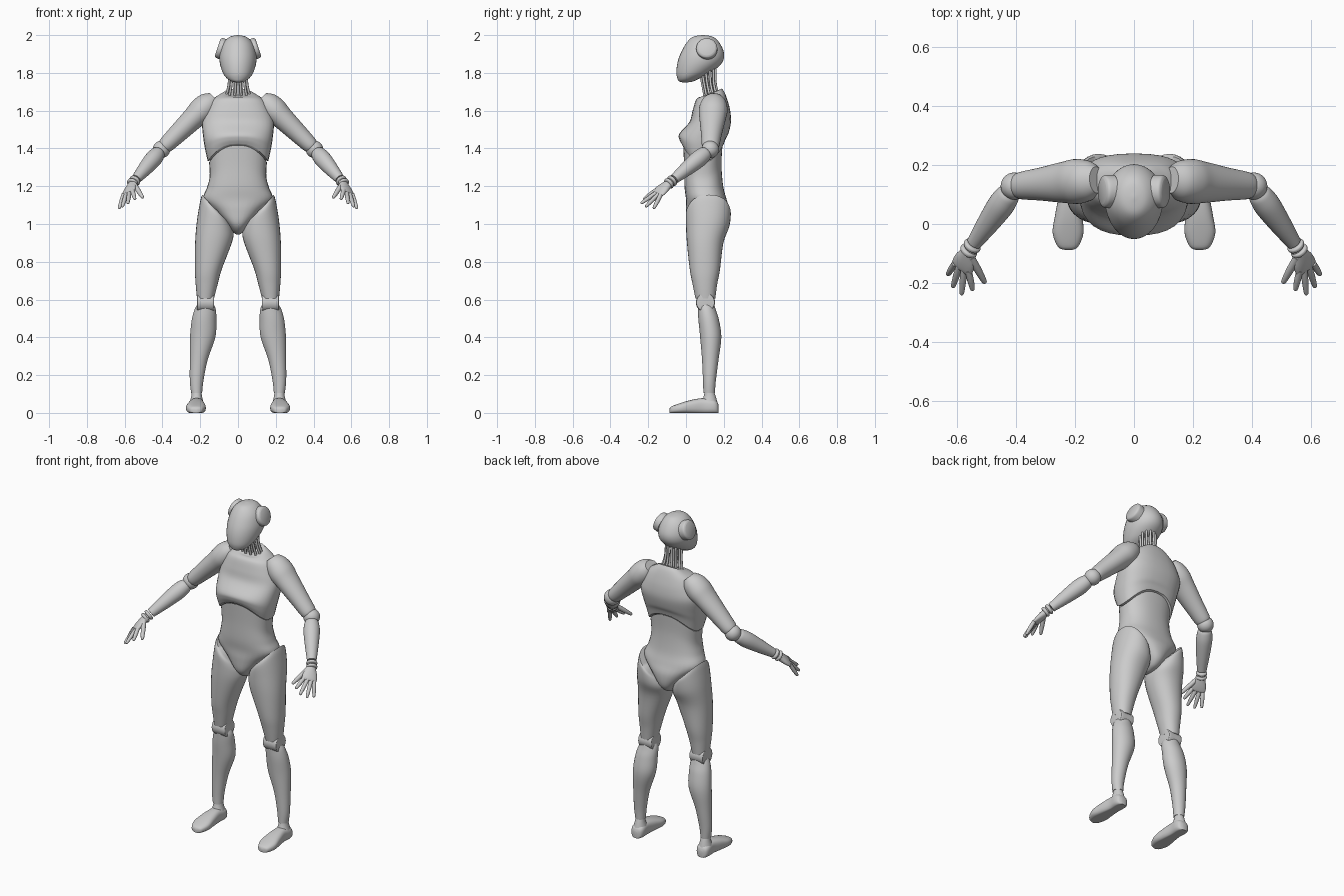
import bpy
import bmesh
from math import cos, sin, pi, copysign
from mathutils import Vector

cube = bpy.data.objects.get("Cube")
if cube:
    bpy.data.objects.remove(cube)

grey = bpy.data.materials.new("satin grey")
grey.use_nodes = True
grey.diffuse_color = (.6, .6, .6, 1)
grey.node_tree.nodes["Principled BSDF"].inputs["Base Color"].default_value = grey.diffuse_color


def power(value, exponent):
    return copysign(abs(value) ** exponent, value)


def smooth_rows(rows, steps):
    """Catmull-Rom interpolation through the section rows."""
    width = max(len(r) for r in rows)
    rows = [tuple(r) + (0,) * (width - len(r)) for r in rows]
    result = []
    for i in range(len(rows) - 1):
        p, q = rows[max(i - 1, 0)], rows[i]
        r, s = rows[i + 1], rows[min(i + 2, len(rows) - 1)]
        for k in range(steps):
            t = k / steps
            result.append([b + t / 2 * (c - a + t * (2 * a - 5 * b + 4 * c - d
                           + t * (3 * (b - c) + d - a)))
                           for a, b, c, d in zip(p, q, r, s)])
    return result + [list(rows[-1])]


def finish(obj, pair):
    obj.data.materials.append(grey)
    bpy.context.collection.objects.link(obj)
    if pair:
        obj.modifiers.new("Mirror", "MIRROR").use_mirror_merge = False
    return obj


def loft(name, rows, point, pair=True, sides=32, steps=5):
    """Skin rings of points placed by point(row, angle)."""
    bm = bmesh.new()
    rings = [[bm.verts.new(point(row, 2 * pi * k / sides)) for k in range(sides)]
             for row in smooth_rows(rows, steps)]
    for low, high in zip(rings, rings[1:]):
        for k in range(sides):
            n = (k + 1) % sides
            bm.faces.new((low[k], low[n], high[n], high[k]))
    for ring in (rings[0], rings[-1]):
        middle = bm.verts.new(sum((v.co for v in ring), Vector()) / sides)
        for k in range(sides):
            bm.faces.new((ring[k], ring[(k + 1) % sides], middle))
    bmesh.ops.recalc_face_normals(bm, faces=bm.faces)
    mesh = bpy.data.meshes.new(name)
    bm.to_mesh(mesh)
    bm.free()
    mesh.shade_smooth()
    mesh.set_sharp_from_angle(angle=.75)
    return finish(bpy.data.objects.new(name, mesh), pair)


def body(name, rows, exponent=1.0, pair=True):
    """Upright form; rows: z, centre x, half width, front y, back y, arch, x tilt, y tilt."""
    rows = [tuple(r) + (0,) * (8 - len(r)) for r in rows]

    def point(row, angle):
        z, cx, rx, front, back, arch, tilt_x, tilt_y = row
        c, s = cos(angle), sin(angle)
        return Vector((cx + rx * power(c, exponent),
                       (front + back) / 2 + (back - front) / 2 * power(s, exponent),
                       z + arch * s * s + tilt_x * c + tilt_y * s))
    return loft(name, rows, point, pair)


def limb(name, start, end, rows, across=(0, 0, 1), pair=True, sides=32):
    """Form along a straight axis; rows: position, half size across, half depth."""
    start, end = Vector(start), Vector(end)
    axis = (end - start).normalized()
    v = axis.cross(Vector(across)).normalized()
    u = v.cross(axis)
    rows = [r if len(r) == 3 else (r[0], r[1], r[1]) for r in rows]

    def point(row, angle):
        t, ru, rv = row
        return start.lerp(end, t) + u * ru * cos(angle) + v * rv * sin(angle)
    return loft(name, rows, point, pair, sides)


# Head and ear discs
body("head", [(2, 0, .004, .085, .095), (1.99, 0, .045, .035, .145), (1.955, 0, .08, 0, .18),
              (1.9, 0, .097, -.03, .202), (1.85, 0, .096, -.046, .188),
              (1.8, 0, .08, -.051, .13), (1.77, 0, .058, -.045, .07),
              (1.754, 0, .032, -.035, .035), (1.749, 0, .004, -.012, .0)], pair=False)
limb("ear_disc", (.07, .11, 1.922), (.108, .11, 1.935),
     [(0, .056), (.6, .056), (.85, .053), (1, .044)])

# Neck column wrapped in cables
limb("neck_column", (0, .14, 1.66), (0, .1, 1.83), [(0, .024), (1, .022)], pair=False)
for i in range(12):
    angle = 2 * pi * (i + .5) / 12
    c, s = cos(angle), sin(angle)
    curve = bpy.data.curves.new("neck_cable", "CURVE")
    curve.dimensions = "3D"
    curve.bevel_depth = .007
    curve.bevel_resolution = 2
    curve.use_fill_caps = True
    spline = curve.splines.new("BEZIER")
    path = [(.064 * c, .135 + .038 * s, 1.68), (.05 * c, .122 + .036 * s, 1.74),
            (.046 * c, .115 + .042 * s, 1.815 + .015 * s)]
    spline.bezier_points.add(len(path) - 1)
    for knot, place in zip(spline.bezier_points, path):
        knot.co = place
        knot.handle_left_type = knot.handle_right_type = "AUTO"
    finish(bpy.data.objects.new("neck_cable", curve), False)

# Torso: chest shell over abdomen, with an arched seam
body("chest", [(1.695, 0, .072, .088, .19, 0, 0, .022), (1.683, 0, .1, .07, .205, 0, 0, .012),
               (1.655, 0, .14, .052, .22), (1.6, 0, .17, .035, .234),
               (1.54, 0, .19, .018, .238), (1.45, 0, .183, -.034, .225, .03),
               (1.39, 0, .173, -.036, .21, .06), (1.333, 0, .16, -.022, .2, .09)],
     exponent=.8, pair=False)
body("abdomen", [(1.327, 0, .153, -.015, .193, .09), (1.25, 0, .15, -.01, .188, .06),
                 (1.19, 0, .165, -.008, .197, .01), (1.13, 0, .184, 0, .215),
                 (1.07, 0, .127, 0, .232), (1, 0, .062, .008, .225),
                 (.96, 0, .03, .045, .19), (.945, 0, .01, .09, .14)],
     exponent=.85, pair=False)

# Legs
body("thigh", [(1.085, .125, .065, .015, .228, 0, .07), (1.06, .12, .08, 0, .237, 0, .06),
               (.99, .12, .097, 0, .23, 0, .03), (.9, .13, .097, .005, .198),
               (.76, .157, .071, .02, .18), (.68, .166, .058, .035, .165),
               (.605, .172, .045, .05, .155)], exponent=.92)
limb("knee_hinge", (.128, .103, .585), (.216, .103, .585),
     [(0, .043), (.1, .05), (.9, .05), (1, .043)])
body("shin", [(.572, .172, .044, .062, .15), (.545, .174, .057, .063, .158),
              (.49, .18, .065, .066, .175), (.4, .187, .067, .075, .187),
              (.28, .208, .047, .085, .172), (.17, .219, .036, .09, .158),
              (.105, .219, .029, .092, .153)])
body("ankle", [(.05, .219, .038, .08, .168), (.085, .219, .029, .093, .158),
               (.115, .219, .025, .1, .148)])


def foot_point(row, angle):
    y, cx, rx, top = row
    return Vector((cx + rx * power(cos(angle), .75), y,
                   max(0, top * (.46 + .54 * power(sin(angle), .75)))))


loft("foot", [(-.088, .222, .01, .02), (-.077, .223, .034, .034), (-.03, .223, .052, .052),
              (.03, .221, .046, .069), (.09, .219, .038, .078), (.14, .219, .04, .074),
              (.164, .219, .032, .06), (.173, .219, .014, .04)], foot_point)

# Arms
elbow, wrist = Vector((.405, .128, 1.395)), Vector((.55, -.078, 1.225))
limb("upper_arm", (.18, .145, 1.615), elbow,
     [(-.24, .035, .045), (-.12, .06, .066), (.05, .068, .076), (.25, .06, .07),
      (.6, .051, .056), (.88, .043, .047), (.95, .036, .04)])
limb("elbow_joint", elbow - Vector((0, 0, .046)), elbow + Vector((0, 0, .046)),
     [(.5 - .5 * cos(pi * k / 8), .046 * max(sin(pi * k / 8), .01)) for k in range(9)],
     across=(1, 0, 0))
limb("forearm", elbow, wrist,
     [(.1, .034), (.16, .041), (.32, .045), (.6, .038), (.85, .029), (.93, .026)])
for place in (.95, 1.03):
    limb("wrist_ring", elbow.lerp(wrist, place), elbow.lerp(wrist, place + .06),
         [(0, .024), (.25, .03), (.75, .03), (1, .024)])

# Hand: palm, then a finger to each tip
spread = Vector((.79, .43, -.43)).normalized()
knuckles = Vector((.583, -.15, 1.163))
limb("palm", wrist, knuckles,
     [(0, .022, .02), (.3, .029, .021), (.65, .04, .019), (.95, .042, .014), (1.06, .034, .007)],
     across=spread)
tips = [(.63, -.172, 1.08), (.613, -.215, 1.09), (.583, -.24, 1.108), (.545, -.225, 1.13)]
finger = [(-.1, .011), (.3, .0115), (.6, .0105), (.9, .008), (.98, .005), (1, .001)]
for i, tip in enumerate(tips):
    limb("finger", knuckles + spread * (.031 - .0205 * i), tip, finger, spread, sides=16)
limb("thumb", wrist.lerp(knuckles, .45) - spread * .022, (.503, -.2, 1.138),
     [(t, r * 1.15) for t, r in finger], spread, sides=16)
